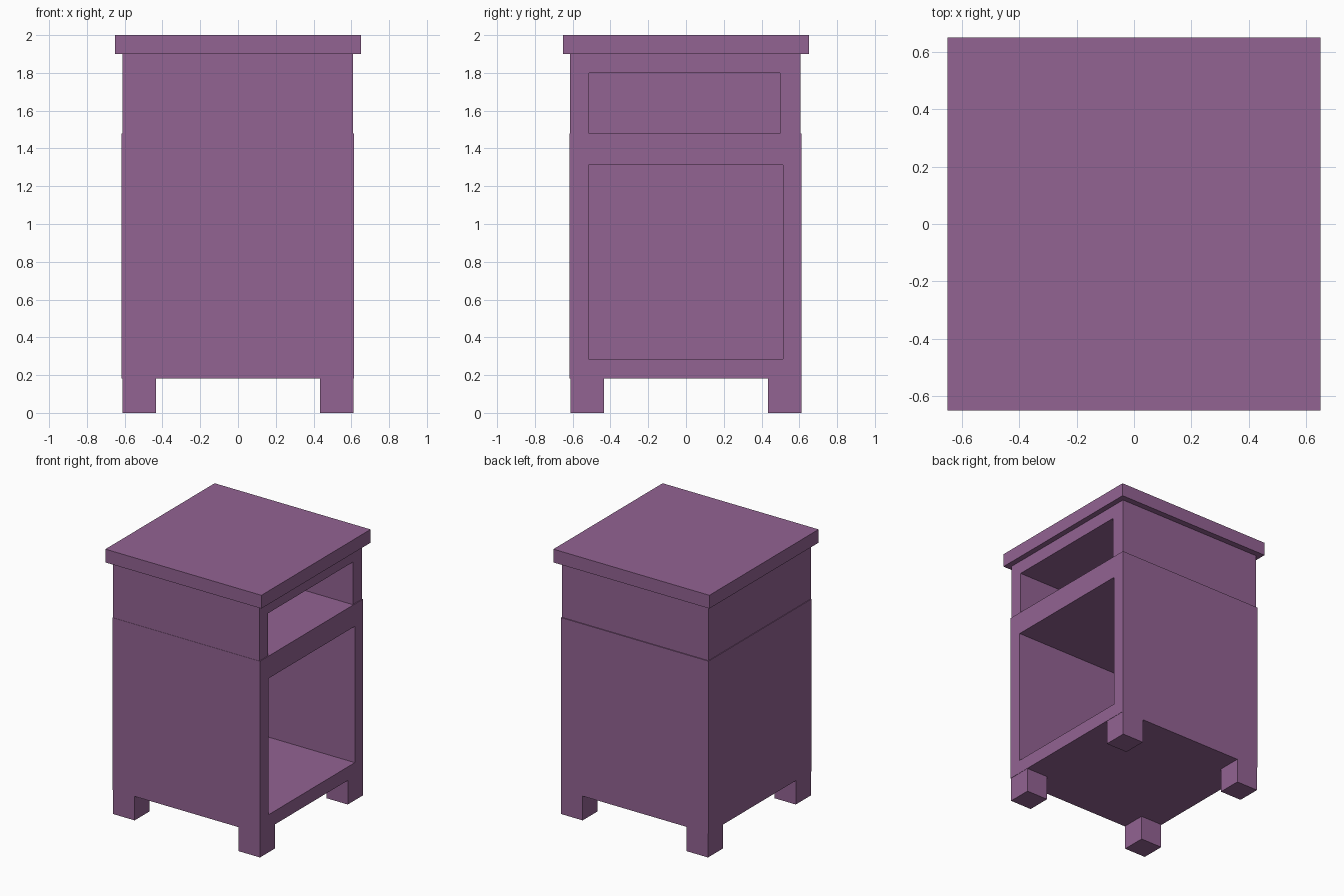
import bpy
import bmesh

if "Cube" in bpy.data.objects:
    bpy.data.objects.remove(bpy.data.objects["Cube"])

# One flat colour for the whole cabinet
paint = bpy.data.materials.new("muted purple")
paint.diffuse_color = (0.29, 0.125, 0.29, 1.0)
paint.use_nodes = True
paint.node_tree.nodes["Principled BSDF"].inputs["Base Color"].default_value = paint.diffuse_color


def finish(name, bm):
    bmesh.ops.recalc_face_normals(bm, faces=bm.faces)
    mesh = bpy.data.meshes.new(name)
    bm.to_mesh(mesh)
    bm.free()
    mesh.materials.append(paint)
    obj = bpy.data.objects.new(name, mesh)
    bpy.context.collection.objects.link(obj)
    return obj


def add_box(bm, lo, hi):
    verts = bmesh.ops.create_cube(bm, size=1)["verts"]
    for v in verts:
        for i in range(3):
            v.co[i] = hi[i] if v.co[i] > 0 else lo[i]


def box(name, lo, hi):
    bm = bmesh.new()
    add_box(bm, lo, hi)
    return finish(name, bm)


def open_box(name, lo, hi, y_range, z_range, depth_x):
    """Closed box with a rectangular niche sunk into its +x side."""
    bm = bmesh.new()
    add_box(bm, lo, hi)
    bm.normal_update()
    side = max(bm.faces, key=lambda f: f.normal.x)
    # inset the opening, then push it inwards to form the niche
    bmesh.ops.inset_individual(bm, faces=[side], thickness=0.005)
    mid_y, mid_z = (lo[1] + hi[1]) / 2, (lo[2] + hi[2]) / 2
    for v in side.verts:
        v.co.y = y_range[v.co.y > mid_y]
        v.co.z = z_range[v.co.z > mid_z]
    niche = bmesh.ops.extrude_discrete_faces(bm, faces=[side])["faces"][0]
    for v in niche.verts:
        v.co.x = depth_x
    bmesh.ops.dissolve_limit(bm, angle_limit=0.001, verts=[], edges=[])
    return finish(name, bm)


# Top slab
box("top_slab", (-0.65, -0.65, 1.90), (0.65, 0.65, 2.0))

# Lower cabinet with the tall compartment
open_box("lower_cabinet", (-0.616, -0.616, 0.183), (0.614, 0.612, 1.48),
         (-0.516, 0.514), (0.285, 1.312), -0.51)

# Slightly narrower upper cabinet with the drawer niche
open_box("upper_cabinet", (-0.611, -0.614, 1.46), (0.608, 0.605, 1.90),
         (-0.513, 0.498), (1.478, 1.80), -0.51)

# Four square legs
for sx, x_name in ((-1, "left"), (1, "right")):
    for sy, y_name in ((-1, "front"), (1, "back")):
        xs = sorted((sx * 0.433, sx * 0.612))
        ys = sorted((sy * 0.433, sy * 0.612))
        box(f"{y_name}_{x_name}_leg", (xs[0], ys[0], 0), (xs[1], ys[1], 0.19))
